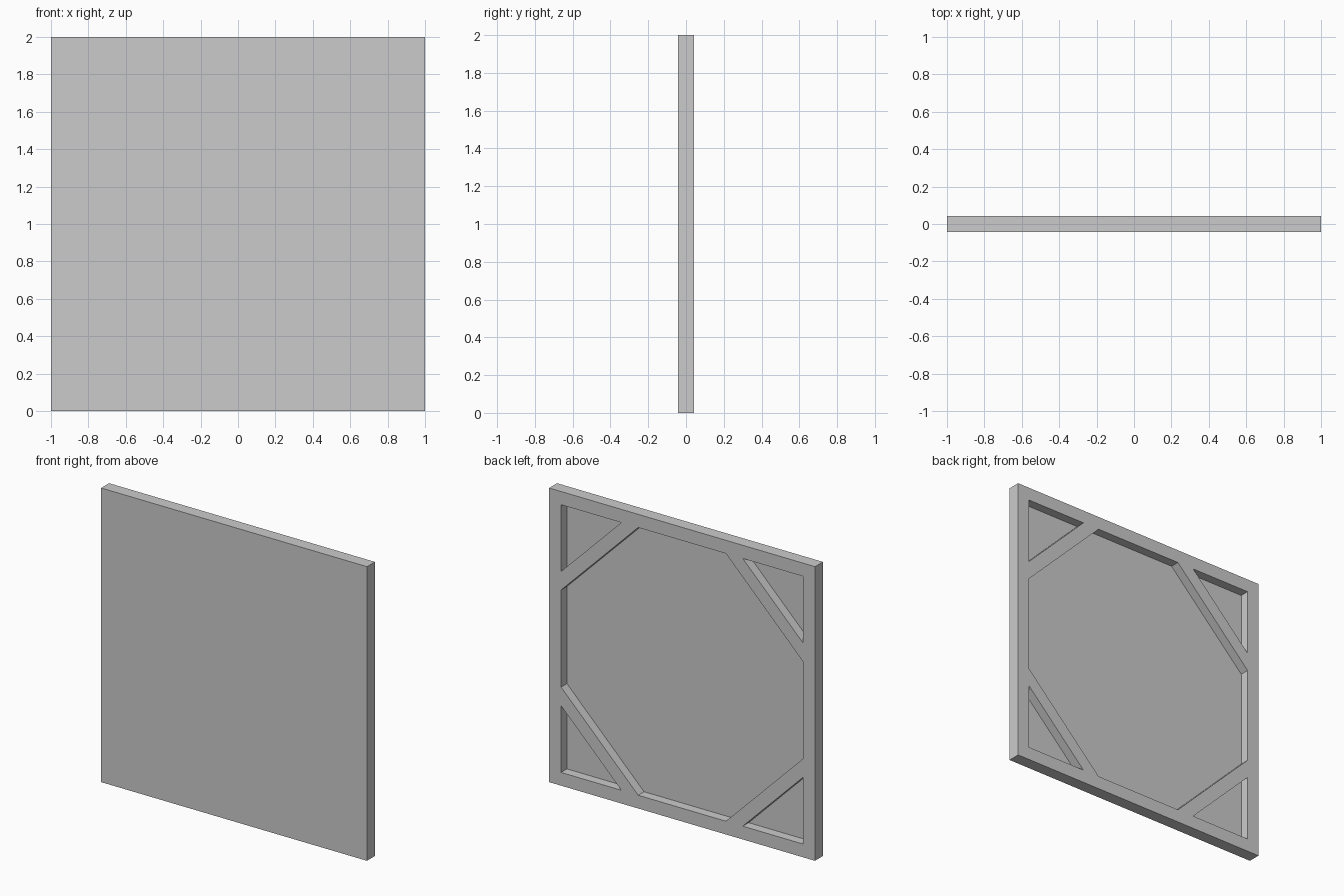
import bpy
import bmesh

default = bpy.data.objects.get("Cube")
if default:
    bpy.data.objects.remove(default, do_unlink=True)

HALF_DEPTH = 0.0425   # half the thickness of the whole board
INNER = 0.91          # half width of the frame opening
POCKET = 0.063        # depth of the hollows at the back
NEAR_LEG = 0.453      # corner to the outer edge of a brace
FAR_LEG = 0.58        # corner to the inner edge of a brace

grey = bpy.data.materials.new("light_grey")
grey.use_nodes = True
colour = (0.6, 0.6, 0.6, 1)
grey.diffuse_color = colour
grey.node_tree.nodes["Principled BSDF"].inputs["Base Color"].default_value = colour


def prism(name, outline, y0, y1):
    """Extrude an (x, z) outline along y; z is measured from the board centre."""
    bm = bmesh.new()
    face = bm.faces.new([bm.verts.new((x, y0, z + 1)) for x, z in outline])
    extruded = bmesh.ops.extrude_face_region(bm, geom=[face])["geom"]
    moved = [g for g in extruded if isinstance(g, bmesh.types.BMVert)]
    bmesh.ops.translate(bm, verts=moved, vec=(0, y1 - y0, 0))
    bmesh.ops.recalc_face_normals(bm, faces=bm.faces)
    mesh = bpy.data.meshes.new(name)
    bm.to_mesh(mesh)
    bm.free()
    mesh.materials.append(grey)
    obj = bpy.data.objects.new(name, mesh)
    bpy.context.collection.objects.link(obj)
    return obj


def cut(target, outline):
    """Sink a pocket of the given outline into the back of the target."""
    cutter = prism("pocket_cutter", outline, HALF_DEPTH - POCKET, HALF_DEPTH + 0.1)
    cutter.hide_render = True
    mod = target.modifiers.new("pocket", 'BOOLEAN')
    mod.operation = 'DIFFERENCE'
    mod.solver = 'EXACT'
    mod.object = cutter
    bpy.context.view_layer.objects.active = target
    bpy.ops.object.modifier_apply(modifier=mod.name)
    bpy.data.objects.remove(cutter, do_unlink=True)


# Solid board
corners = [(-1, -1), (1, -1), (1, 1), (-1, 1)]
panel = prism("braced_panel", corners, -HALF_DEPTH, HALF_DEPTH)

# Large eight-sided hollow between the corner braces
a, b = INNER, INNER - FAR_LEG
cut(panel, [(-b, -a), (b, -a), (a, -b), (a, b), (b, a), (-b, a), (-a, b), (-a, -b)])

# Triangular hollows behind the braces
c = INNER - NEAR_LEG
for sx, sz in corners:
    cut(panel, [(sx * a, sz * a), (sx * c, sz * a), (sx * a, sz * c)])
